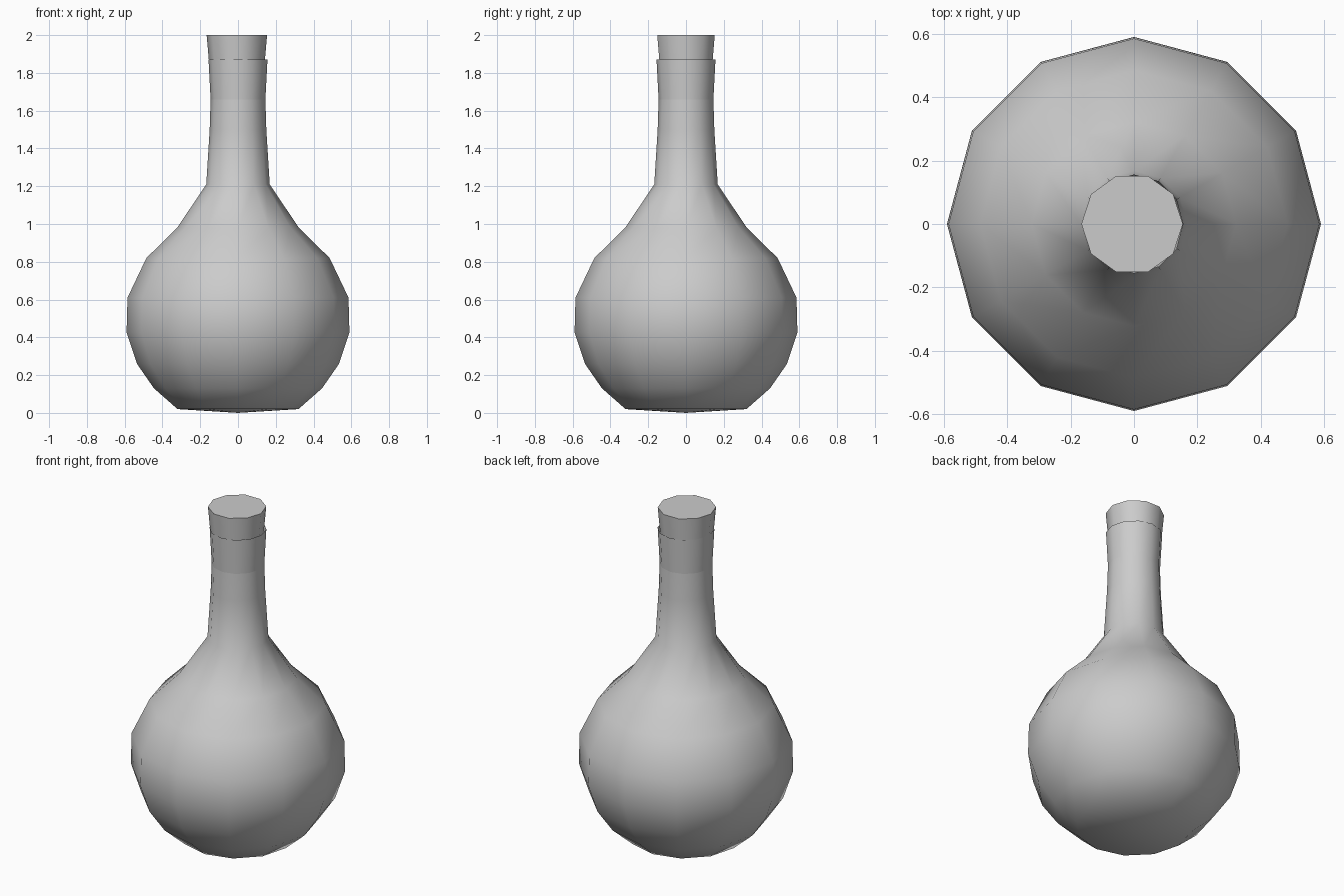
import bpy, bmesh
from math import sin, cos, tau, radians

if "Cube" in bpy.data.objects:
    bpy.data.objects.remove(bpy.data.objects["Cube"])


def lathe(name, profile, sides, x=0.0, sharp_angle=180):
    """Spin (radius, z) points around the z axis; radius 0 makes a pole."""
    bm = bmesh.new()
    rings = []
    for r, z in profile:
        n = sides if r > 0 else 1
        rings.append([bm.verts.new((x + r * cos(tau * i / sides),
                                    r * sin(tau * i / sides), z)) for i in range(n)])
    for a, b in zip(rings, rings[1:]):
        for i in range(sides):
            j = (i + 1) % sides
            if len(a) == 1:
                bm.faces.new((a[0], b[j], b[i]))
            elif len(b) == 1:
                bm.faces.new((a[i], a[j], b[0]))
            else:
                bm.faces.new((a[i], a[j], b[j], b[i]))
    mesh = bpy.data.meshes.new(name)
    bm.to_mesh(mesh)
    bm.free()
    obj = bpy.data.objects.new(name, mesh)
    bpy.context.collection.objects.link(obj)
    bpy.ops.object.select_all(action='DESELECT')
    obj.select_set(True)
    bpy.context.view_layer.objects.active = obj
    bpy.ops.object.shade_smooth_by_angle(angle=radians(sharp_angle))
    return obj


# Round flask body with tapering neck
lathe("flask_body", [(0, 0), (0.32, 0.02), (0.445, 0.13), (0.535, 0.26),
                     (0.59, 0.425), (0.585, 0.61), (0.485, 0.82),
                     (0.322, 0.98), (0.168, 1.21), (0.15, 1.5), (0.145, 1.66)], 12)

# Flared mouth of the neck, open at the top
lathe("neck_mouth", [(0.145, 1.66), (0.156, 1.87)], 12)

# Tapered stopper pushed into the mouth, slightly off centre
lathe("stopper", [(0, 1.68), (0.132, 1.68), (0.16, 2.0), (0, 2.0)], 10,
      x=-0.006, sharp_angle=45)
